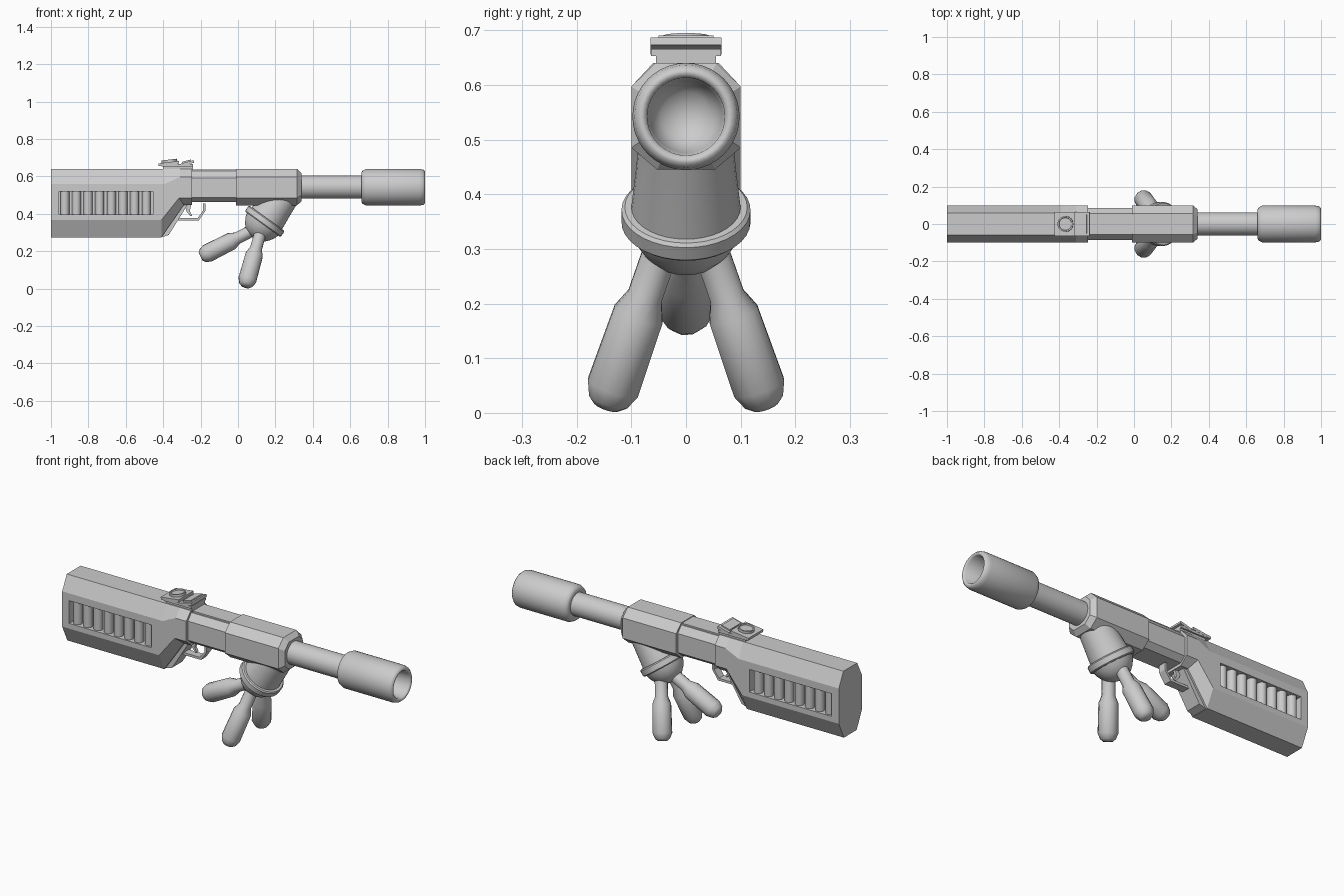
import bpy, bmesh, math
from mathutils import Vector

if "Cube" in bpy.data.objects:
    bpy.data.objects.remove(bpy.data.objects["Cube"])


def finish(bm, name, angle=None):
    bmesh.ops.recalc_face_normals(bm, faces=bm.faces)
    me = bpy.data.meshes.new(name)
    bm.to_mesh(me)
    bm.free()
    ob = bpy.data.objects.new(name, me)
    bpy.context.collection.objects.link(ob)
    if angle:
        bpy.ops.object.select_all(action='DESELECT')
        ob.select_set(True)
        bpy.context.view_layer.objects.active = ob
        bpy.ops.object.shade_smooth_by_angle(angle=math.radians(angle))
    return ob


def skin(bm, rings):
    for a, b in zip(rings, rings[1:]):
        n = len(a)
        for i in range(n):
            bm.faces.new((a[i], a[(i + 1) % n], b[(i + 1) % n], b[i]))


def loft(name, stations, widths):
    """Octagonal body: each station holds (x, z) of top, upper side, lower side, bottom."""
    bm = bmesh.new()
    rings = []
    for k, st in enumerate(stations):
        w = widths[k] if isinstance(widths[0], tuple) else widths
        half = [(x, y, z) for (x, z), y in zip(st, w)]
        pts = half + [(x, -y, z) for x, y, z in reversed(half)]
        rings.append([bm.verts.new(p) for p in pts])
    skin(bm, rings)
    bm.faces.new(rings[0])
    bm.faces.new(rings[-1])
    return finish(bm, name)


def lathe(name, profile, origin, direction, n=32, angle=35):
    """Revolve (distance, radius) pairs around an axis."""
    d = Vector(direction).normalized()
    u = d.orthogonal().normalized()
    v = d.cross(u)
    bm = bmesh.new()
    rings = []
    for t, r in profile:
        c = Vector(origin) + d * t
        rings.append([bm.verts.new(c + r * (u * math.cos(a) + v * math.sin(a)))
                      for a in (2 * math.pi * i / n for i in range(n))])
    skin(bm, rings)
    bm.faces.new(rings[0])
    bm.faces.new(rings[-1])
    return finish(bm, name, angle)


def box(name, x, y, z, tilt=0):
    bm = bmesh.new()
    bmesh.ops.create_cube(bm, size=1)
    bmesh.ops.scale(bm, verts=bm.verts, vec=(x[1] - x[0], y[1] - y[0], z[1] - z[0]))
    ob = finish(bm, name)
    ob.location = [(a[0] + a[1]) / 2 for a in (x, y, z)]
    ob.rotation_euler.y = math.radians(tilt)
    return ob


def extrude_xz(name, pts, w):
    bm = bmesh.new()
    rings = [[bm.verts.new((x, y, z)) for x, z in pts] for y in (-w, w)]
    skin(bm, rings)
    bm.faces.new(rings[0])
    bm.faces.new(rings[1])
    return finish(bm, name)


# Stock, tapering into the receiver
stock = loft('stock', [
    [(-1, .64), (-1, .56), (-1, .366), (-1, .273)],
    [(-.39, .64), (-.39, .56), (-.41, .366), (-.41, .273)],
    [(-.31, .64), (-.31, .597), (-.315, .485), (-.29, .447)],
    [(-.245, .64), (-.245, .597), (-.245, .485), (-.245, .447)]],
    (.06, .1, .1, .055))

# Side pockets with rows of vertical cells
for s in (-1, 1):
    cut = box('pocket_cutter', (-.957, -.455), sorted((s * .055, s * .15)), (.395, .52))
    cut.hide_render = True
    cut.hide_viewport = True
    cut.display_type = 'WIRE'
    m = stock.modifiers.new('pocket', 'BOOLEAN')
    m.object = cut
    m.solver = 'EXACT'
    for i in range(8):
        lathe('stock_cell', [(0, .024), (.127, .024)],
              (-.926 + i * .0622, s * .068, .394), (0, 0, 1), 16)

# Receiver between stock and handguard
loft('receiver', [[(x, .628), (x, .592), (x, .487), (x, .462)] for x in (-.26, 0)],
     (.055, .085, .085, .055))
box('receiver_top_rail', (-.26, 0), (-.05, .05), (.6, .636))

# Handguard with bevelled nose
loft('handguard', [
    [(-.01, .64), (-.01, .597), (-.01, .485), (-.01, .445)],
    [(.315, .64), (.315, .597), (.315, .485), (.315, .445)],
    [(.34, .617), (.34, .582), (.34, .5), (.34, .467)]],
    [(.056, .1, .1, .053)] * 2 + [(.044, .078, .078, .042)])

# Barrel and rounded muzzle with bore
lathe('barrel', [(0, .062), (.37, .062)], (.32, 0, .543), (1, 0, 0))
lathe('muzzle', [(0, .06), (0, .078), (.006, .089), (.025, .098), (.31, .098),
                 (.33, .094), (.34, .085), (.34, .078), (.333, .071),
                 (.25, .066), (.21, .045), (.2, .01)],
      (.66, 0, .542), (1, 0, 0), 40, 50)

# Sloped grip strap and trigger guard
extrude_xz('grip_strap', [(-.41, .274), (-.37, .287), (-.265, .455), (-.31, .455)], .045)
extrude_xz('trigger_guard', [(-.325, .364), (-.21, .364), (-.175, .415), (-.175, .455),
                             (-.187, .455), (-.187, .417), (-.216, .377), (-.325, .377)], .022)
extrude_xz('trigger', [(-.285, .45), (-.25, .45), (-.258, .415), (-.245, .39),
                       (-.255, .388), (-.275, .412)], .008)

# Sight: neck, base, round dial and tilted front lens
box('sight_neck', (-.4, -.24), (-.055, .055), (.63, .656))
box('sight_base', (-.41, -.24), (-.064, .064), (.653, .666))
box('sight_rear_plate', (-.425, -.315), (-.065, .065), (.662, .676), -7)
lathe('sight_dial', [(0, .042), (.022, .042), (.022, .035), (.016, .033)],
      (-.365, 0, .668), (-.12, 0, 1), 24)
box('sight_front_plate', (-.305, -.235), (-.065, .065), (.664, .678), -15)
box('sight_lens', (-.3, -.25), (-.05, .05), (.67, .684), -15)

# Tilted swivel mount under the handguard
lathe('swivel_mount', [(-.17, .086), (-.1, .092), (-.02, .1), (-.02, .112), (-.014, .118),
                       (.014, .118), (.02, .112), (.02, .103), (.04, .097), (.065, .083),
                       (.088, .063), (.103, .035), (.108, .008)],
      (.143, 0, .36), (-.585, 0, -.81), 36)

# Three stubby legs with thicker feet
for tip, top in (((.04, -.146, .011), (.12, -.045, .3)),
                 ((.04, .146, .011), (.12, .045, .3)),
                 ((-.2, 0, .17), (.08, 0, .313))):
    lathe('leg', [(0, .024), (.012, .038), (.04, .05), (.185, .048), (.222, .033), (.34, .033)],
          tip, Vector(top) - Vector(tip), 12, 50)
